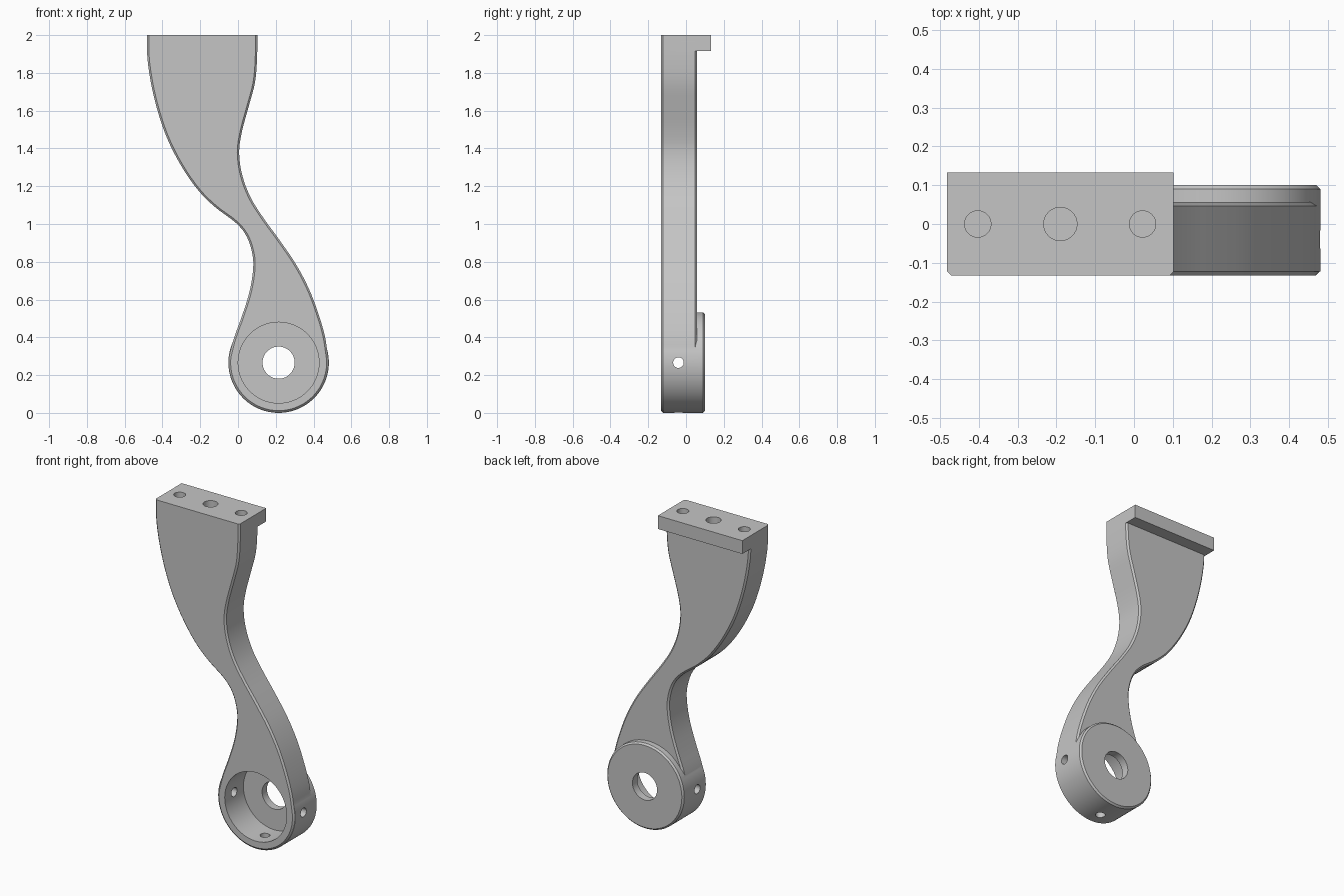
import bpy, bmesh, math
from mathutils import Vector, Matrix

cube = bpy.data.objects.get("Cube")
if cube:
    bpy.data.objects.remove(cube, do_unlink=True)

grey = bpy.data.materials.new("light grey")
grey.use_nodes = True
colour = (0.56, 0.56, 0.56, 1)
grey.diffuse_color = colour
grey.node_tree.nodes["Principled BSDF"].inputs["Base Color"].default_value = colour

FRONT, BACK, HUB_BACK, FLANGE_BACK = -0.1325, 0.057, 0.1, 0.1325
HUB = Vector((0.215, 0.266))
HUB_R, BORE_R, BEVEL = 0.266, 0.214, 0.01


def make_object(name, bm):
    bmesh.ops.recalc_face_normals(bm, faces=bm.faces)
    mesh = bpy.data.meshes.new(name)
    bm.to_mesh(mesh)
    bm.free()
    mesh.materials.append(grey)
    obj = bpy.data.objects.new(name, mesh)
    bpy.context.collection.objects.link(obj)
    return obj


def loft(name, rings):
    """Closed solid through a list of equal-length rings of points."""
    bm = bmesh.new()
    loops = [[bm.verts.new(p) for p in ring] for ring in rings]
    n = len(loops[0])
    for a, b in zip(loops, loops[1:]):
        for i in range(n):
            j = (i + 1) % n
            bm.faces.new((a[i], a[j], b[j], b[i]))
    bm.faces.new(loops[0])
    bm.faces.new(loops[-1])
    return make_object(name, bm)


def cylinder(name, radius, start, end, segments=64):
    start, end = Vector(start), Vector(end)
    axis = end - start
    bm = bmesh.new()
    turn = axis.to_track_quat('Z', 'Y').to_matrix().to_4x4()
    bmesh.ops.create_cone(bm, cap_ends=True, segments=segments, radius1=radius,
                          radius2=radius, depth=axis.length,
                          matrix=Matrix.Translation((start + end) / 2) @ turn)
    return make_object(name, bm)


def smooth_path(points, steps=4):
    """Catmull-Rom curve through the points."""
    pts = [Vector(p) for p in points]
    pts = [2 * pts[0] - pts[1]] + pts + [2 * pts[-1] - pts[-2]]
    out = []
    for a, b, c, d in zip(pts, pts[1:], pts[2:], pts[3:]):
        for k in range(steps):
            t = k / steps
            out.append(0.5 * (2 * b + (c - a) * t + (2 * a - 5 * b + 4 * c - d) * t ** 2
                              + (3 * b - a - 3 * c + d) * t ** 3))
    return out + [pts[-2]]


def combine(target, other, operation):
    mod = target.modifiers.new(operation.lower(), 'BOOLEAN')
    mod.operation, mod.object, mod.solver = operation, other, 'EXACT'
    bpy.context.view_layer.objects.active = target
    bpy.ops.object.modifier_apply(modifier=mod.name)
    bpy.data.objects.remove(other, do_unlink=True)


# S-shaped arm outline: one edge down, round the hub, other edge up
edge_a = smooth_path([(-0.482, 2), (-0.477, 1.85), (-0.442, 1.66), (-0.382, 1.47), (-0.302, 1.31),
                      (-0.212, 1.18), (-0.122, 1.09), (-0.01, 1.005), (0.048, 0.93), (0.078, 0.83),
                      (0.078, 0.74), (0.058, 0.63), (0.02, 0.51), (-0.02, 0.40), (-0.044, 0.31)])
edge_b = smooth_path([(0.475, 0.31), (0.459, 0.41), (0.424, 0.53), (0.374, 0.66), (0.305, 0.79),
                      (0.216, 0.92), (0.136, 1.03), (0.067, 1.14), (0.022, 1.26), (0.006, 1.38),
                      (0.021, 1.49), (0.056, 1.62), (0.09, 1.75), (0.101, 1.88), (0.102, 2)])
arc = [HUB + (HUB_R - 0.002) * Vector((math.cos(a), math.sin(a)))
       for a in (math.radians(175 + 190 * k / 48) for k in range(49))]
outline = edge_a + arc + edge_b


def inset(points, amount):
    result = []
    for i, p in enumerate(points):
        if i in (0, len(points) - 1):
            normal = Vector((1 if i == 0 else -1, 0))
        else:
            along = (points[i + 1] - points[i - 1]).normalized()
            normal = Vector((-along.y, along.x))
        result.append(p + normal * amount)
    return result


def at_depth(points, y):
    return [(p.x, y, p.y) for p in points]


small = inset(outline, BEVEL)
arm = loft("bracket_arm", [at_depth(small, FRONT), at_depth(outline, FRONT + BEVEL),
                           at_depth(outline, BACK - BEVEL), at_depth(small, BACK)])


# Hub with a chamfered back rim
def circle(radius, y):
    return [(HUB.x + radius * math.cos(math.tau * k / 96), y,
             HUB.y + radius * math.sin(math.tau * k / 96)) for k in range(96)]


hub = loft("hub", [circle(HUB_R, FRONT + BEVEL), circle(HUB_R, HUB_BACK - BEVEL),
                   circle(HUB_R - BEVEL, HUB_BACK)])
combine(arm, hub, 'UNION')

# Mounting flange along the top, overhanging the back
flange = loft("mounting_flange", [[(x, y, z) for x, y in ((-0.482, 0.03), (0.102, 0.03),
              (0.102, FLANGE_BACK), (-0.482, FLANGE_BACK))] for z in (1.917, 2)])
combine(arm, flange, 'UNION')

# Bearing pocket and through hole
for radius, end in ((BORE_R, 0.052), (0.085, 0.3)):
    cutter = cylinder("bore_cutter", radius, (HUB.x, -0.3, HUB.y), (HUB.x, end, HUB.y), 96)
    combine(arm, cutter, 'DIFFERENCE')

# Radial set-screw holes: both sides and below
for dx, dz in ((-1, 0), (1, 0), (0, -1)):
    centre, way = Vector((HUB.x, -0.04, HUB.y)), Vector((dx, 0, dz))
    cutter = cylinder("screw_cutter", 0.028, centre + way * 0.15, centre + way * 0.4, 32)
    combine(arm, cutter, 'DIFFERENCE')

# Fixing holes in the top
for x, radius in ((-0.403, 0.034), (-0.19, 0.043), (0.022, 0.034)):
    cutter = cylinder("fixing_cutter", radius, (x, 0, 1.75), (x, 0, 2.1), 32)
    combine(arm, cutter, 'DIFFERENCE')

bpy.ops.object.select_all(action='DESELECT')
arm.select_set(True)
bpy.context.view_layer.objects.active = arm
bpy.ops.object.shade_smooth_by_angle(angle=math.radians(25))
